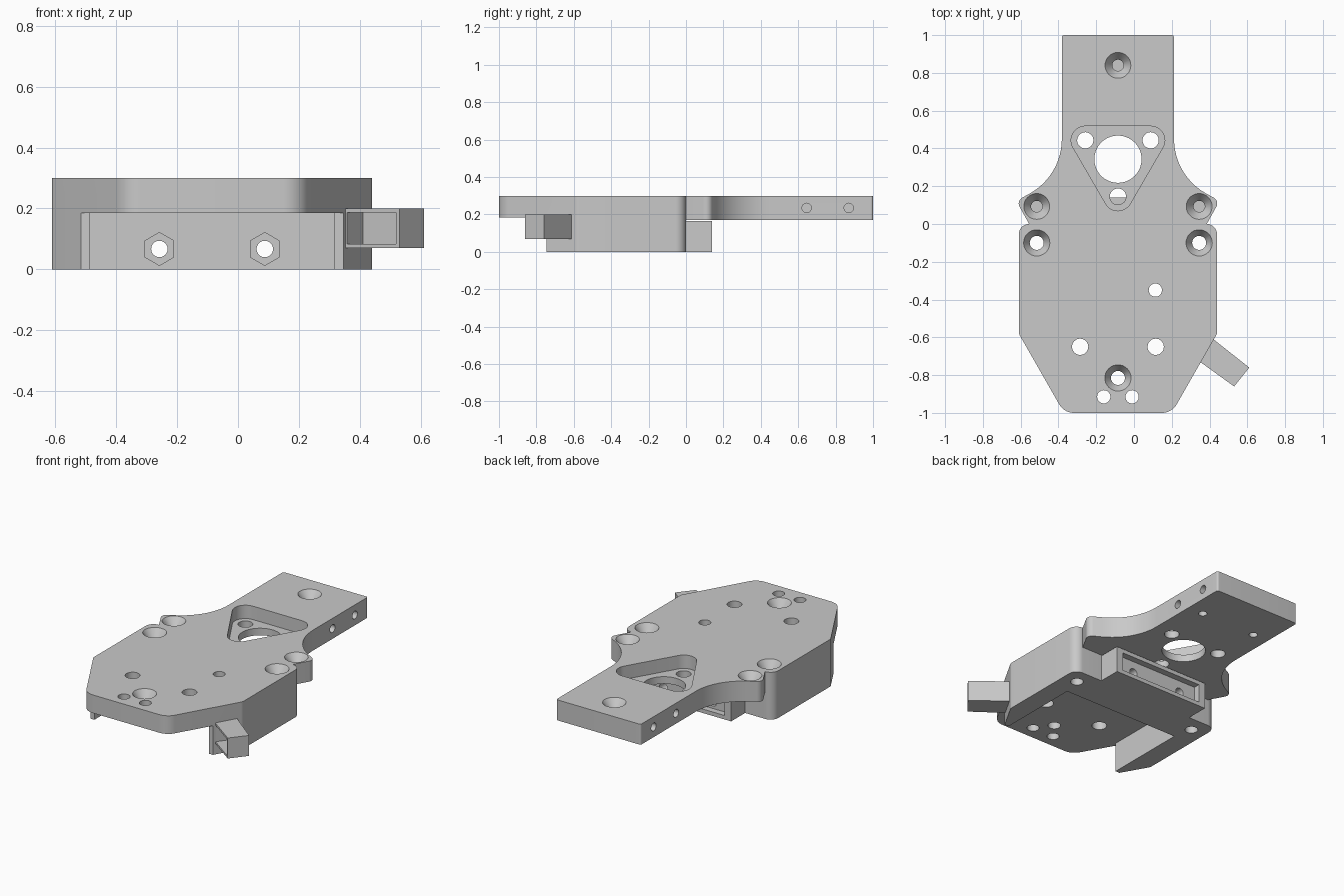
import bpy, bmesh, math
from mathutils import Vector, Matrix

if "Cube" in bpy.data.objects:
    bpy.data.objects.remove(bpy.data.objects["Cube"])

CX = -0.085   # symmetry line of the plate
TOP = 0.30

grey = bpy.data.materials.new("plain grey")
grey.use_nodes = True
colour = (0.585, 0.585, 0.585, 1)
grey.diffuse_color = colour
grey.node_tree.nodes["Principled BSDF"].inputs["Base Color"].default_value = colour


def make(name, bm):
    bmesh.ops.recalc_face_normals(bm, faces=bm.faces)
    mesh = bpy.data.meshes.new(name)
    bm.to_mesh(mesh)
    bm.free()
    mesh.materials.append(grey)
    ob = bpy.data.objects.new(name, mesh)
    bpy.context.collection.objects.link(ob)
    return ob


def rounded(corners, steps=10):
    """Outline from (x, y, radius) corners."""
    pts = []
    for i, (x, y, r) in enumerate(corners):
        p = Vector((x, y))
        if r == 0:
            pts.append(p)
            continue
        a = (Vector(corners[i - 1][:2]) - p).normalized()
        b = (Vector(corners[(i + 1) % len(corners)][:2]) - p).normalized()
        half = a.angle(b) / 2
        c = p + (a + b).normalized() * r / math.sin(half)
        s = (p + a * r / math.tan(half) - c).normalized()
        e = (p + b * r / math.tan(half) - c).normalized()
        pts += [c + s.slerp(e, k / steps).normalized() * r for k in range(steps + 1)]
    return pts


def mirrored(half):
    """Complete a right-hand half outline about the symmetry line."""
    left = [(-x, y, r) for x, y, r in reversed(half)]
    return [(x + CX, y, r) for x, y, r in half + left]


def prism(name, pts, z0, z1):
    bm = bmesh.new()
    face = bm.faces.new([bm.verts.new((p[0], p[1], z0)) for p in pts])
    ext = bmesh.ops.extrude_face_region(bm, geom=[face])
    verts = [v for v in ext["geom"] if isinstance(v, bmesh.types.BMVert)]
    bmesh.ops.translate(bm, vec=(0, 0, z1 - z0), verts=verts)
    # the starting face is kept by the extrusion only when it is loose
    if not face.is_valid:
        bmesh.ops.holes_fill(bm, edges=[e for e in bm.edges if e.is_boundary])
    return make(name, bm)


def box(name, x0, x1, y0, y1, z0, z1):
    return prism(name, [(x0, y0), (x1, y0), (x1, y1), (x0, y1)], z0, z1)


def rod(start, end, r0, r1=None, sides=32):
    """Cylinder or cone cutter between two points."""
    start, end = Vector(start), Vector(end)
    axis = end - start
    turn = axis.to_track_quat("Z", "Y").to_matrix().to_4x4()
    bm = bmesh.new()
    bmesh.ops.create_cone(bm, cap_ends=True, segments=sides, radius1=r0,
                          radius2=r0 if r1 is None else r1, depth=axis.length,
                          matrix=Matrix.Translation((start + end) / 2) @ turn)
    return make("cutter", bm)


def combine(ob, other, operation="DIFFERENCE"):
    other.hide_render = True
    mod = ob.modifiers.new("combine", "BOOLEAN")
    mod.operation, mod.solver, mod.object = operation, "EXACT", other
    bpy.context.view_layer.objects.active = ob
    bpy.ops.object.modifier_apply(modifier=mod.name)
    bpy.data.objects.remove(other)


def drill(ob, x, y, r, z0=-0.1, z1=0.4):
    combine(ob, rod((x, y, z0), (x, y, z1), r))


def countersink(ob, x, y, inner, bottom):
    drill(ob, x, y, inner, bottom)
    combine(ob, rod((x, y, 0.25), (x, y, TOP + 0.01), inner, 0.076))


# Main body: full-height outline, hollowed below to leave rails and a crossbar
body = prism("main_body", rounded(mirrored([
    (0.525, 0, 0.055), (0.525, -0.58, 0.04), (0.285, -1, 0.09)])), 0, TOP)
combine(body, box("rear_block", CX - 0.33, CX + 0.33, -0.1, 0.14, 0, 0.165), "UNION")
pocket = mirrored([(1, -1.2, 0), (1, -0.745, 0), (0.402, -0.745, 0), (0.402, -0.22, 0)])
combine(body, prism("cutter", rounded(pocket), -0.1, 0.185))
combine(body, box("cutter", CX - 0.285, CX + 0.285, 0.1, 0.2, 0.025, 0.14))

# Hex nut seats and bolt holes through the crossbar
for side in (-1, 1):
    x = CX + side * 0.173
    combine(body, rod((x, -0.4, 0.067), (x, -0.13, 0.067), 0.054, sides=6))
    combine(body, rod((x, -0.2, 0.067), (x, 0.13, 0.067), 0.027))
    countersink(body, CX + side * 0.43, -0.1, 0.037, -0.1)
    drill(body, CX + side * 0.2, -0.65, 0.043)
    drill(body, CX + side * 0.075, -0.915, 0.035)
drill(body, 0.113, -0.35, 0.035)
countersink(body, CX, -0.815, 0.037, -0.1)

# Rear arm with swept shoulders and ears
arc = [(0.627 + 0.33 * math.cos(math.radians(a)), 0.45 + 0.33 * math.sin(math.radians(a)), 0)
       for a in range(240, 179, -5)]
arm = prism("rear_arm", rounded(mirrored(
    [(0.47, 0, 0), (0.538, 0.122, 0.035)] + arc + [(0.297, 1, 0.012)])), 0.17, TOP)

# Triangular recess with its three bolt holes and the large bore
bolts = [(CX - 0.173, 0.443), (CX + 0.173, 0.443), (CX, 0.145)]
ring = []
for i, p in enumerate(bolts):
    p, before, after = Vector(p), Vector(bolts[i - 1]), Vector(bolts[(i + 1) % 3])
    n0 = Vector((before.y - p.y, p.x - before.x)).normalized()
    n1 = Vector((p.y - after.y, after.x - p.x)).normalized()
    ring += [p + n0.slerp(n1, k / 12) * 0.075 for k in range(13)]
combine(arm, prism("cutter", ring, 0.215, 0.4))
for x, y in bolts:
    drill(arm, x, y, 0.043)
combine(arm, rod((CX, 0.343, 0), (CX, 0.343, 0.4), 0.125, sides=64))

# Blind holes on the arm's top, underside and edges
countersink(arm, CX, 0.84, 0.03, 0.2)
for side in (-1, 1):
    countersink(arm, CX + side * 0.43, 0.093, 0.03, 0.2)
    drill(arm, CX + side * 0.19, 0.74, 0.025, 0.1, 0.23)
    for y in (0.645, 0.87):
        combine(arm, rod((CX + side * 0.2, y, 0.235), (CX + side * 0.4, y, 0.235), 0.025))

# Open-fronted housing on the angled side
housing = prism("side_housing", [(0.35, -0.73), (0.53, -0.86), (0.61, -0.76), (0.42, -0.61)],
                0.07, 0.20)
combine(housing, prism("cutter", [(0.343, -0.757), (0.503, -0.872), (0.571, -0.777), (0.411, -0.662)],
                       0.083, 0.187))

for ob in (body, arm, housing):
    bpy.ops.object.select_all(action="DESELECT")
    ob.select_set(True)
    bpy.context.view_layer.objects.active = ob
    bpy.ops.object.shade_smooth_by_angle(angle=math.radians(30))
